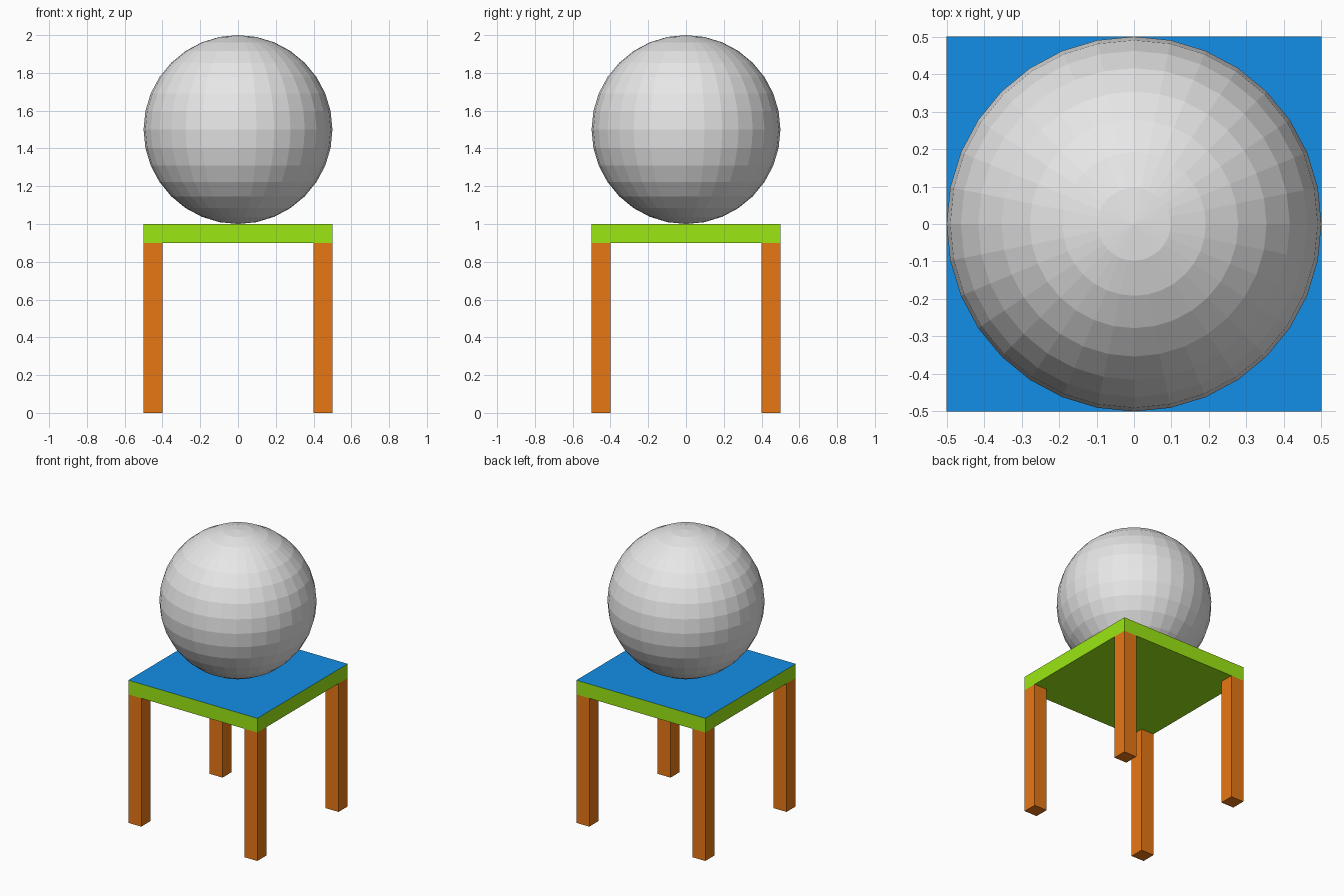
import bpy

if "Cube" in bpy.data.objects:
    bpy.data.objects.remove(bpy.data.objects["Cube"])


def material(name, rgb):
    m = bpy.data.materials.new(name)
    m.diffuse_color = (*rgb, 1.0)
    m.use_nodes = True
    m.node_tree.nodes["Principled BSDF"].inputs["Base Color"].default_value = m.diffuse_color
    return m


def box(name, center, size, mat):
    bpy.ops.mesh.primitive_cube_add(size=1, location=center)
    ob = bpy.context.object
    ob.name = name
    for v in ob.data.vertices:
        v.co = [c * s for c, s in zip(v.co, size)]
    ob.data.materials.append(mat)
    return ob


grey = material("light grey", (0.8, 0.8, 0.8))
blue = material("blue", (0.007, 0.275, 0.8))
green = material("lime green", (0.33, 0.8, 0.007))
orange = material("orange brown", (0.8, 0.185, 0.007))

# Table top: green slab with a blue upper face
top = box("table_top", (0, 0, 0.95), (1, 1, 0.1), green)
top.data.materials.append(blue)
for face in top.data.polygons:
    face.material_index = 1 if face.normal.z > 0.5 else 0

# Four square legs flush with the corners
for y, depth in ((-0.45, "front"), (0.45, "back")):
    for x, side in ((-0.45, "left"), (0.45, "right")):
        box(f"{depth}_{side}_leg", (x, y, 0.45), (0.1, 0.1, 0.9), orange)

# Faceted ball resting on the table
bpy.ops.mesh.primitive_uv_sphere_add(segments=32, ring_count=16, radius=0.5,
                                     location=(0, 0, 1.5))
ball = bpy.context.object
ball.name = "ball"
ball.data.materials.append(grey)
